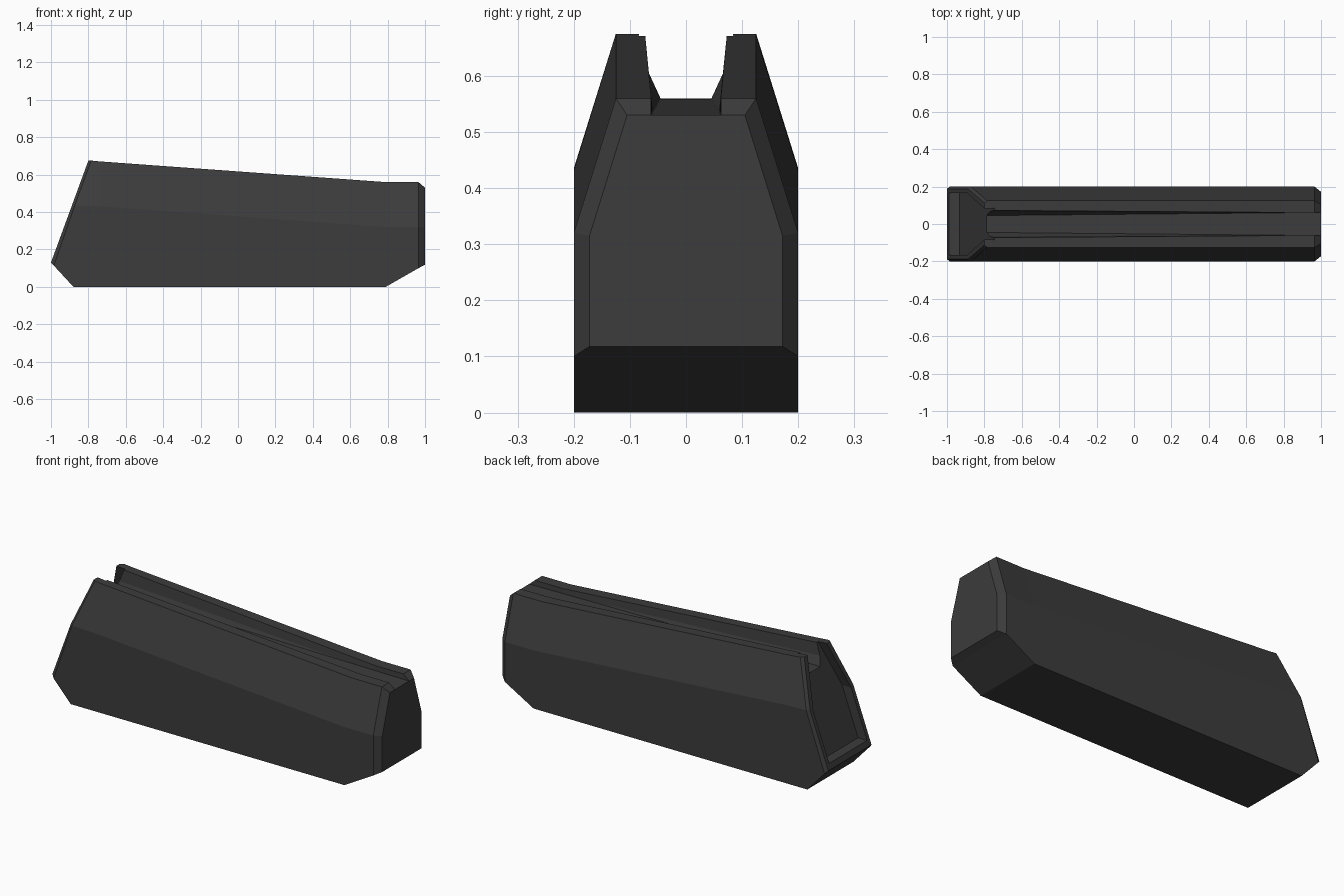
import bpy
import bmesh

cube = bpy.data.objects.get("Cube")
if cube:
    bpy.data.objects.remove(cube, do_unlink=True)

mat = bpy.data.materials.new("dark grey polymer")
mat.use_nodes = True
grey = (0.045, 0.045, 0.045, 1)
mat.diffuse_color = grey
mat.node_tree.nodes["Principled BSDF"].inputs["Base Color"].default_value = grey


def slant(z, shift=0.0):
    """x of the sloping end plane at height z."""
    return -1 + (z - 0.13) * 0.367 + shift


def loft(name, rings):
    """Join half rings of (x, y, z), mirrored across y, into a closed solid."""
    bm = bmesh.new()
    loops = []
    for half in rings:
        full = half + [(x, -y, z) for x, y, z in reversed(half)]
        loops.append([bm.verts.new(p) for p in full])
    n = len(loops[0])
    for a, b in zip(loops, loops[1:]):
        for i in range(n):
            j = (i + 1) % n
            bm.faces.new((a[i], a[j], b[j], b[i]))
    bm.faces.new(loops[0])
    bm.faces.new(loops[-1])
    bmesh.ops.remove_doubles(bm, verts=bm.verts, dist=0.0005)
    bmesh.ops.recalc_face_normals(bm, faces=bm.faces)
    mesh = bpy.data.meshes.new(name)
    bm.to_mesh(mesh)
    bm.free()
    mesh.materials.append(mat)
    obj = bpy.data.objects.new(name, mesh)
    bpy.context.collection.objects.link(obj)
    return obj


def lerp(a, b, t):
    return a + (b - a) * t


def section(x, bottom):
    """Half section: bottom, shoulder, top edge, groove lip, groove bend, groove floor."""
    t = min((x + 0.8) / 1.59, 1)
    top = lerp(0.675, 0.56, t)
    f = (x + 0.8) / 1.8
    floor_y, floor_z = lerp(0.045, 0.062, f), lerp(0.56, 0.53, f)
    g = min((x + 0.8) / 1.45, 1)
    bend_y, bend_z = lerp(0.067, floor_y, g), lerp(0.607, floor_z, g)
    return [(x, 0.2, bottom), (x, 0.2, lerp(0.435, 0.32, t)), (x, 0.125, top),
            (x, lerp(0.073, 0.062, t), top), (x, bend_y, bend_z), (x, floor_y, floor_z)]


# Sloping end with a narrow chamfer around its rim
outline = [(0.2, 0.13), (0.2, 0.435), (0.125, 0.675), (0.073, 0.675), (0.067, 0.607), (0.045, 0.56)]
rim = [(slant(z), y - (0.012 if i < 3 else 0), z) for i, (y, z) in enumerate(outline)]
edge = [(slant(z, 0.015), y, z) for y, z in outline]
edge[0] = (-0.985, 0.2, 0.114)

# Long body, then the chamfered blunt end
rings = [rim, edge]
after = section(-0.74, 0)
after[0] = (-0.88, 0.2, 0)
rings.append(after)
rings += [section(0.65, 0), section(0.79, 0), section(0.965, 0.1)]
rings.append([(1, 0.172, 0.118), (1, 0.172, 0.315), (1, 0.105, 0.53)] + [(1, 0.062, 0.53)] * 3)
body = loft("body", rings)

# Pocket sunk into the sloping end, open into the top groove
pocket = [(0.165, 0.16), (0.165, 0.425), (0.075, 0.70)]
cutter = loft("pocket_cutter", [[(slant(z, s), y, z) for y, z in pocket] for s in (-0.06, 0.055)])
cutter.hide_render = True
mod = body.modifiers.new("pocket", "BOOLEAN")
mod.operation = "DIFFERENCE"
mod.solver = "EXACT"
mod.object = cutter
bpy.context.view_layer.objects.active = body
body.select_set(True)
bpy.ops.object.modifier_apply(modifier=mod.name)
bpy.data.objects.remove(cutter, do_unlink=True)
